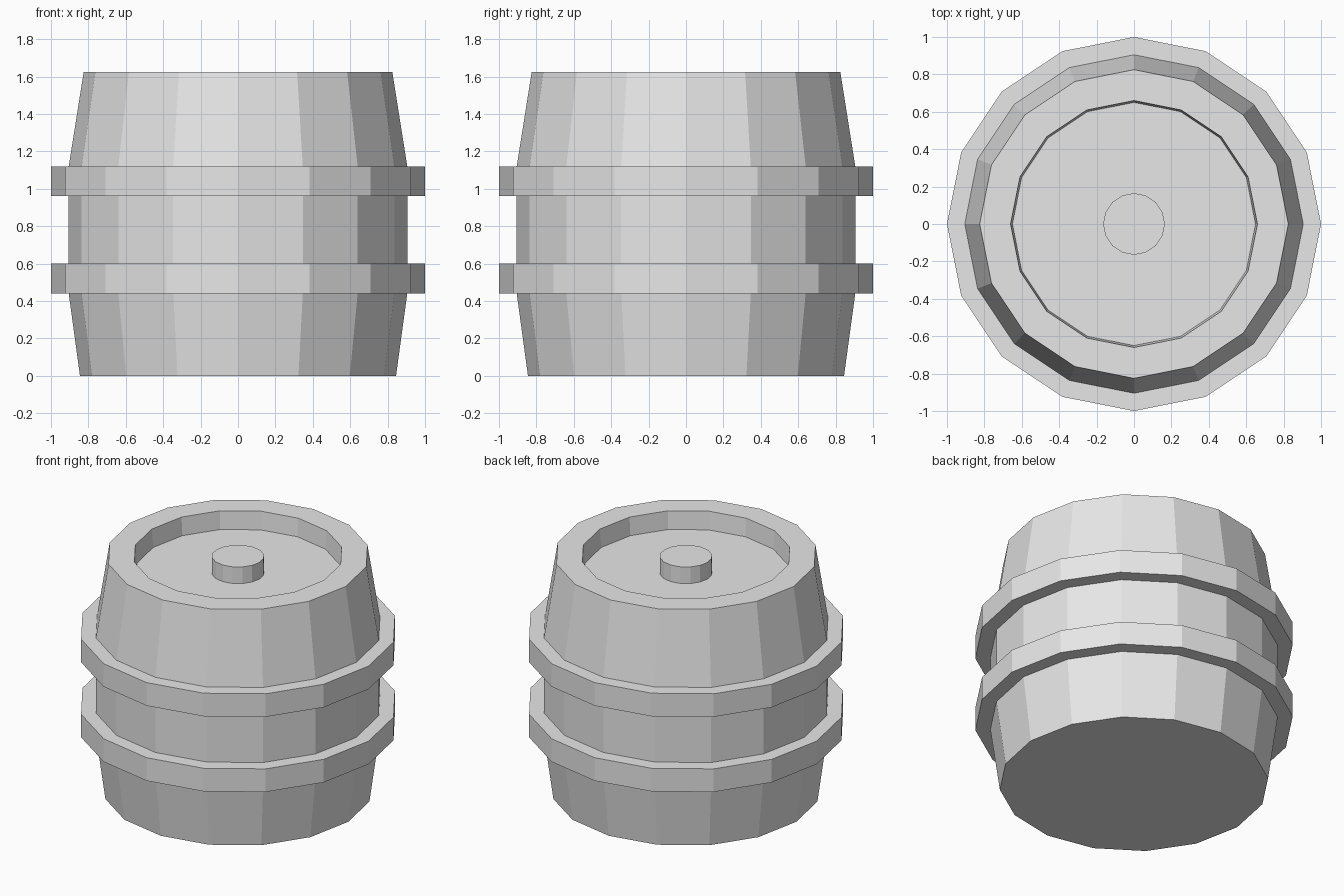
import bpy
import math

SIDES = 16

if "Cube" in bpy.data.objects:
    bpy.data.objects.remove(bpy.data.objects["Cube"], do_unlink=True)

grey = bpy.data.materials.new("light grey")
grey.use_nodes = True
colour = (0.8, 0.8, 0.8, 1)
grey.diffuse_color = colour
grey.node_tree.nodes["Principled BSDF"].inputs["Base Color"].default_value = colour


def lathe(name, profile, closed=False):
    """Turn a (radius, height) profile about z; open profiles are capped at both ends."""
    verts = []
    for radius, z in profile:
        for i in range(SIDES):
            a = math.tau * i / SIDES
            verts.append((radius * math.cos(a), radius * math.sin(a), z))
    n = len(profile)
    faces = []
    for r in range(n if closed else n - 1):
        low, high = r * SIDES, (r + 1) % n * SIDES
        for i in range(SIDES):
            j = (i + 1) % SIDES
            faces.append((low + i, low + j, high + j, high + i))
    if not closed:
        faces.append(tuple(reversed(range(SIDES))))
        faces.append(tuple(range((n - 1) * SIDES, n * SIDES)))
    mesh = bpy.data.meshes.new(name)
    mesh.from_pydata(verts, [], faces)
    mesh.materials.append(grey)
    obj = bpy.data.objects.new(name, mesh)
    bpy.context.collection.objects.link(obj)
    return obj


# Bulging body with a recessed lid
lathe("barrel_body", [(0.845, 0), (0.905, 0.44), (0.905, 1.12),
                      (0.825, 1.625), (0.66, 1.625), (0.65, 1.5)])

# Two square-edged hoops around the body
for name, z in (("lower_hoop", 0.44), ("upper_hoop", 0.96)):
    lathe(name, [(0.89, z), (1, z), (1, z + 0.16), (0.89, z + 0.16)], closed=True)

# Bung in the middle of the lid
lathe("lid_bung", [(0.165, 1.49), (0.165, 1.615)])
